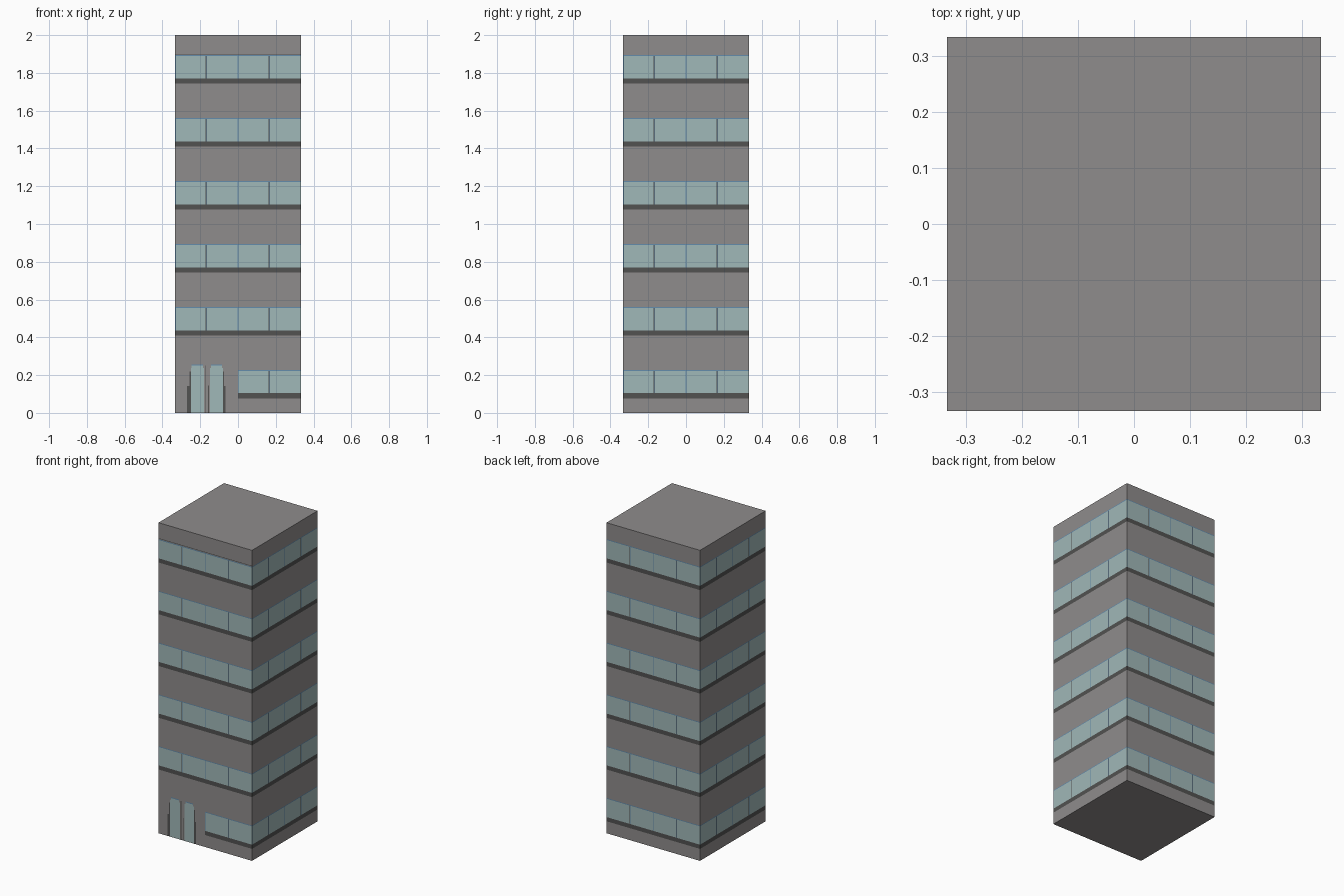
import bpy, bmesh
from mathutils import Vector

if "Cube" in bpy.data.objects:
    bpy.data.objects.remove(bpy.data.objects["Cube"])

H = 1 / 3          # half width of the tower
FLOOR = 1 / 3      # storey height
SILL, GLASS, RAIL, TOP = 0.077, 0.104, 0.222, 0.227   # heights inside a storey


def srgb(r, g, b):
    lin = [(c / 255 / 12.92) if c < 11 else ((c / 255 + 0.055) / 1.055) ** 2.4 for c in (r, g, b)]
    return (*lin, 1.0)


COLOURS = [("wall_grey", srgb(143, 140, 140)), ("window_glass", srgb(160, 184, 184)),
           ("dark_sill", srgb(82, 82, 81)), ("blue_frame", srgb(100, 140, 172))]
WALL, PANE, DARK, BLUE = range(4)

# Door pieces on the front wall: x0, x1, z0, z1, colour (first match wins)
DOORS = [(-0.250, -0.180, 0, 0.238, PANE), (-0.245, -0.186, 0.238, 0.250, PANE),
         (-0.147, -0.080, 0, 0.238, PANE), (-0.142, -0.086, 0.238, 0.250, PANE),
         (-0.245, -0.186, 0.250, 0.256, BLUE), (-0.142, -0.086, 0.250, 0.256, BLUE),
         (-0.269, -0.250, 0, 0.142, DARK), (-0.257, -0.250, 0.142, 0.218, DARK),
         (-0.080, -0.066, 0, 0.142, DARK), (-0.080, -0.073, 0.142, 0.218, DARK),
         (-0.175, -0.171, 0, 0.250, DARK), (-0.158, -0.154, 0, 0.145, DARK)]

# Vertical divisions of the window band: u0, u1, colour
BARS = [(-H, -0.328, BLUE), (-0.171, -0.166, DARK), (-0.166, -0.163, BLUE),
        (-0.0015, 0.0015, BLUE), (0.161, 0.166, DARK), (0.166, 0.169, BLUE)]


def colour_at(u, z, front):
    """Colour of a wall point; u runs left to right as seen from outside."""
    if front and z < FLOOR and u < 0:
        for x0, x1, z0, z1, c in DOORS:
            if x0 < u < x1 and z0 < z < z1:
                return c
        return WALL
    if front and 1.897 < z < 1.901:
        return DARK
    h = z % FLOOR
    if h < SILL or h > TOP:
        return WALL
    if h < GLASS:
        return DARK
    if h > RAIL:
        return BLUE
    for u0, u1, c in BARS:
        if u0 < u < u1:
            return c
    return PANE


def cut(bm, axis, at, keep):
    """Split the wall faces chosen by keep along one plane."""
    faces = [f for f in bm.faces if keep(f)]
    geom = list({v for f in faces for v in f.verts}) + list({e for f in faces for e in f.edges}) + faces
    co, no = Vector((0, 0, 0)), Vector((0, 0, 0))
    co[axis], no[axis] = at, 1
    bmesh.ops.bisect_plane(bm, geom=geom, dist=1e-5, plane_co=co, plane_no=no)


# Tower block
bm = bmesh.new()
bmesh.ops.create_cube(bm, size=1)
for v in bm.verts:
    v.co = Vector((v.co.x * 2 * H, v.co.y * 2 * H, (v.co.z + 0.5) * 2))
bm.normal_update()

# Storey bands
for i in range(6):
    for h in (SILL, GLASS, RAIL, TOP):
        cut(bm, 2, i * FLOOR + h, lambda f: True)
for z in (FLOOR, 1.897, 1.901):
    cut(bm, 2, z, lambda f: True)
bm.normal_update()


def in_glass(f):
    return GLASS < f.calc_center_median().z % FLOOR < RAIL


# Window bars on all four walls
for axis, sign in ((0, 1), (1, 1), (0, -1), (1, -1)):
    n_axis = 1 - axis
    n_sign = -sign if axis == 0 else sign
    for u in sorted({e for b in BARS for e in b[:2]}):
        if u > -H:
            cut(bm, axis, u * sign,
                lambda f: f.normal[n_axis] * n_sign > 0.9 and in_glass(f))


# Doorway on the front wall
def ground_front(f):
    return f.normal.y < -0.9 and f.calc_center_median().z < FLOOR


cut(bm, 0, 0, ground_front)


def entrance(f):
    return ground_front(f) and f.calc_center_median().x < 0


for x in sorted({e for d in DOORS for e in d[:2]}):
    cut(bm, 0, x, entrance)
for z in sorted({e for d in DOORS for e in d[2:4]} - {0}):
    cut(bm, 2, z, entrance)

# Paint the faces by position
bm.normal_update()
for f in bm.faces:
    c, n = f.calc_center_median(), f.normal
    if abs(n.z) > 0.5:
        continue
    if abs(n.y) > 0.5:
        u = c.x if n.y < 0 else -c.x
    else:
        u = c.y if n.x > 0 else -c.y
    f.material_index = colour_at(u, c.z, n.y < -0.5)

mesh = bpy.data.meshes.new("tower_block")
bm.to_mesh(mesh)
bm.free()
for name, col in COLOURS:
    m = bpy.data.materials.new(name)
    m.diffuse_color = col
    m.use_nodes = True
    m.node_tree.nodes["Principled BSDF"].inputs["Base Color"].default_value = m.diffuse_color
    mesh.materials.append(m)
tower = bpy.data.objects.new("tower_block", mesh)
bpy.context.collection.objects.link(tower)
